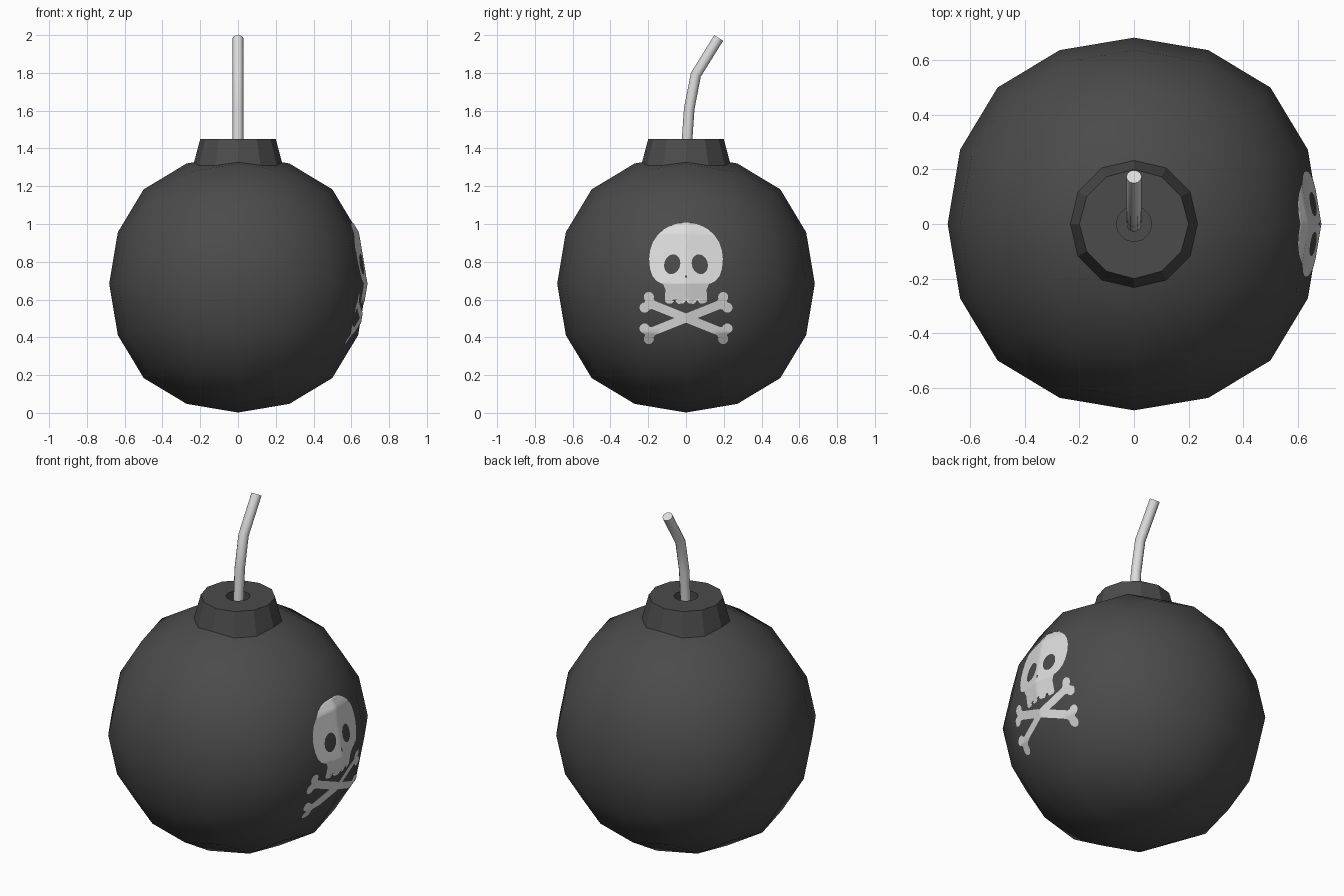
import bpy, bmesh, math
from mathutils import Vector
from mathutils.bvhtree import BVHTree
from mathutils.geometry import tessellate_polygon

if "Cube" in bpy.data.objects:
    bpy.data.objects.remove(bpy.data.objects["Cube"])


def material(name, v):
    m = bpy.data.materials.new(name)
    m.diffuse_color = (v, v, v, 1)
    m.use_nodes = True
    m.node_tree.nodes["Principled BSDF"].inputs["Base Color"].default_value = m.diffuse_color
    return m


DARK = material("dark iron grey", 0.07)
LIGHT = material("pale grey", 0.72)


def add_object(name, bm, mat, smooth=False):
    me = bpy.data.meshes.new(name)
    for f in bm.faces:
        f.smooth = smooth
    bm.to_mesh(me)
    bm.free()
    ob = bpy.data.objects.new(name, me)
    bpy.context.collection.objects.link(ob)
    me.materials.append(mat)
    return ob


# Round body: a cube subdivided twice
R, CZ = 0.682, 0.684
bm = bmesh.new()
bmesh.ops.create_cube(bm, size=2 * R / 0.8785)
bmesh.ops.translate(bm, verts=bm.verts, vec=(0, 0, CZ))
body = add_object("round_body", bm, DARK, True)
sub = body.modifiers.new("round", 'SUBSURF')
sub.levels = sub.render_levels = 2
sub.use_limit_surface = False
bpy.context.view_layer.objects.active = body
body.select_set(True)
bpy.ops.object.modifier_apply(modifier="round")
for p in body.data.polygons:
    p.use_smooth = True
bm = bmesh.new()
bm.from_mesh(body.data)
bmesh.ops.triangulate(bm, faces=bm.faces)
surface = BVHTree.FromBMesh(bm)
bm.free()

# Neck collar with fuse hole, turned from a profile
SIDES = 12
profile = [(0.237, 1.31), (0.2, 1.45), (0.065, 1.45), (0.065, 1.37)]
bm = bmesh.new()
rings = [[bm.verts.new((r * math.cos(2 * math.pi * i / SIDES),
                        r * math.sin(2 * math.pi * i / SIDES), z))
          for i in range(SIDES)] for r, z in profile]
for a, b in zip(rings, rings[1:]):
    for i in range(SIDES):
        j = (i + 1) % SIDES
        bm.faces.new((a[i], a[j], b[j], b[i]))
bm.faces.new(rings[-1])
bm.faces.new(rings[0][::-1])
bmesh.ops.recalc_face_normals(bm, faces=bm.faces)
add_object("neck_collar", bm, DARK)

# Bent fuse
cu = bpy.data.curves.new("fuse", 'CURVE')
cu.dimensions = '3D'
path = [(0, 1.36), (0.017, 1.61), (0.052, 1.79), (0.173, 1.985)]
sp = cu.splines.new('POLY')
sp.points.add(len(path) - 1)
for pt, (y, z) in zip(sp.points, path):
    pt.co = (0, y, z, 1)
cu.bevel_depth = 0.028
cu.bevel_resolution = 4
cu.use_fill_caps = True
fuse = bpy.data.objects.new("fuse", cu)
bpy.context.collection.objects.link(fuse)
cu.materials.append(LIGHT)
bpy.ops.object.select_all(action='DESELECT')
fuse.select_set(True)
bpy.context.view_layer.objects.active = fuse
bpy.ops.object.convert(target='MESH')
bpy.ops.object.shade_smooth_by_angle(angle=math.radians(40))


def painted(name, loops, offset):
    """Fill flat (y, z) outlines, slice them finely and wrap them on the +x side."""
    loops = [[Vector((y, z, 0)) for y, z in lp] for lp in loops]
    flat = [p for lp in loops for p in lp]
    bm = bmesh.new()
    vs = [bm.verts.new((0, p.x, p.y)) for p in flat]
    for tri in tessellate_polygon(loops):
        if len(set(tri)) == 3:
            bm.faces.new([vs[i] for i in tri])
    for axis, mid in ((Vector((0, 1, 0)), Vector()), (Vector((0, 0, 1)), Vector((0, 0, CZ)))):
        for k in range(-18, 19):
            bmesh.ops.bisect_plane(bm, geom=bm.verts[:] + bm.edges[:] + bm.faces[:],
                                   plane_co=mid + axis * k * 0.02, plane_no=axis)
    bmesh.ops.triangulate(bm, faces=bm.faces)
    bm.normal_update()
    bmesh.ops.reverse_faces(bm, faces=[f for f in bm.faces if f.normal.x < 0])
    for v in bm.verts:
        hit = surface.ray_cast(Vector((2, v.co.y, v.co.z)), Vector((-1, 0, 0)))[0]
        if hit:
            v.co.x = hit.x + offset
    add_object(name, bm, LIGHT, True)


def ellipse(cy, cz, ry, rz, tilt, n=20):
    out = []
    for i in range(n):
        a = 2 * math.pi * i / n
        p, q = ry * math.cos(a), rz * math.sin(a)
        out.append((cy + p * math.cos(tilt) - q * math.sin(tilt),
                    cz + p * math.sin(tilt) + q * math.cos(tilt)))
    return out


# Painted skull with eye and nose holes
half = [(0, 1.008), (0.04, 1.004), (0.08, 0.992), (0.115, 0.973), (0.15, 0.942),
        (0.175, 0.905), (0.19, 0.86), (0.195, 0.815), (0.191, 0.765), (0.178, 0.725),
        (0.155, 0.697), (0.122, 0.682), (0.109, 0.655), (0.112, 0.592), (0.1, 0.58),
        (0.075, 0.579), (0.06, 0.595), (0.042, 0.577), (0.016, 0.579), (0, 0.595)]
outline = half + [(-y, z) for y, z in half[-2:0:-1]]
painted("painted_skull", [outline,
                          ellipse(-0.073, 0.787, 0.042, 0.053, -0.3),
                          ellipse(0.073, 0.787, 0.042, 0.053, 0.3),
                          ellipse(0, 0.722, 0.005, 0.01, 0, 6)], 0.004)

# Painted crossed bones: one quarter outline, mirrored both ways
L, W, LR = 0.224, 0.03, 0.027
quarter = [(0.185, 0.023)]
for i in range(11):
    a = math.radians(180 - 24 * i)
    quarter.append((L + LR * math.cos(a), W + LR * math.sin(a)))
end = quarter + [(L + 0.01, 0)] + [(u, -v) for u, v in quarter[::-1]]
bone = end + [(-u, -v) for u, v in end]
for name, ang, off in (("bone_rising", 21.8, 0.004), ("bone_falling", -21.8, 0.0045)):
    c, s = math.cos(math.radians(ang)), math.sin(math.radians(ang))
    painted(name, [[(u * c - v * s, 0.502 + u * s + v * c) for u, v in bone]], off)
